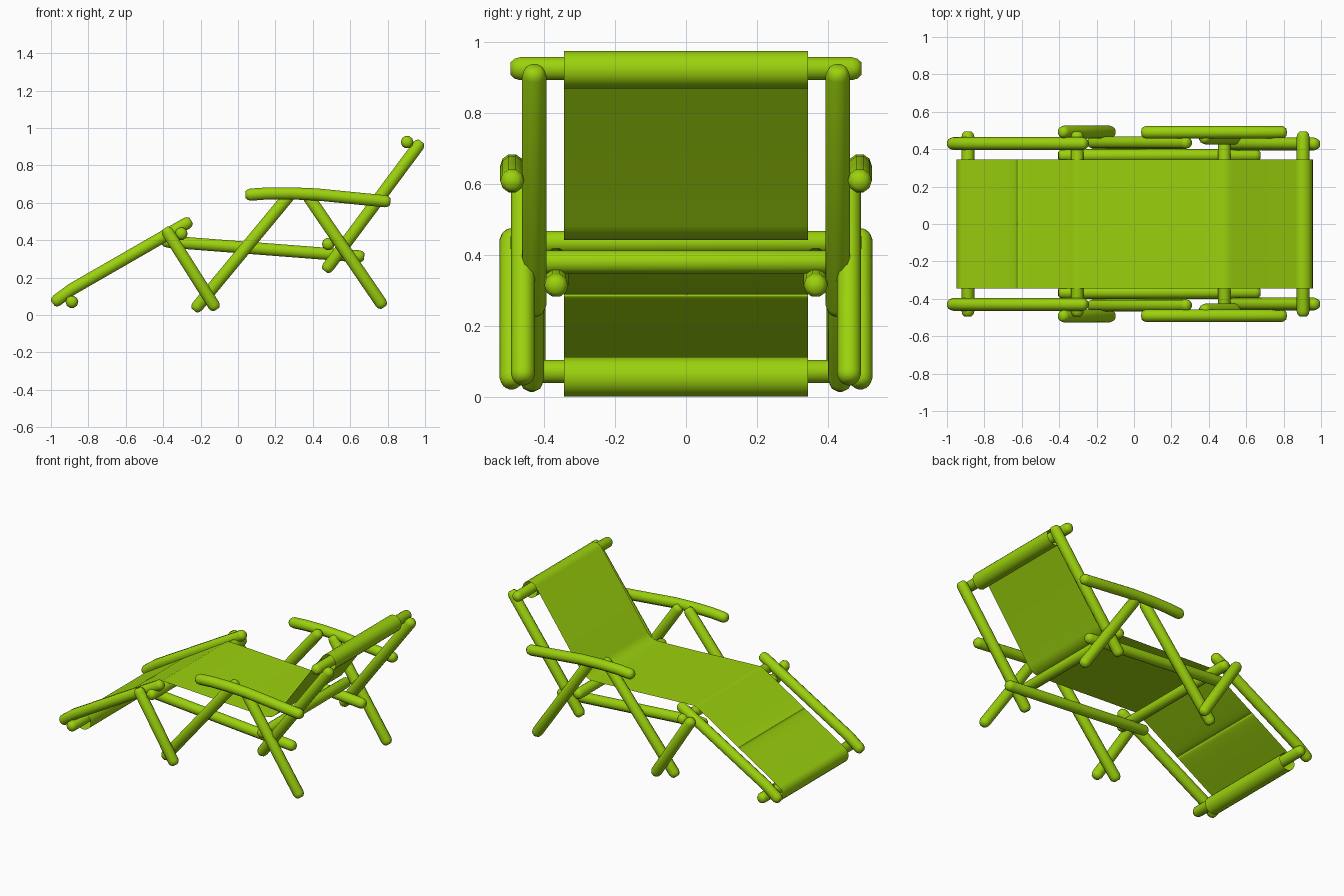
import bpy, bmesh, math
from mathutils import Vector

cube = bpy.data.objects.get("Cube")
if cube:
    bpy.data.objects.remove(cube, do_unlink=True)

LIME = (0.33, 0.64, 0.004, 1.0)
lime = bpy.data.materials.new("lime green")
lime.use_nodes = True
lime.diffuse_color = LIME
lime.node_tree.nodes["Principled BSDF"].inputs["Base Color"].default_value = LIME

R = 0.034     # rod radius
SIDES = 10


def finish(bm, name, angle=50):
    mesh = bpy.data.meshes.new(name)
    bm.to_mesh(mesh)
    bm.free()
    obj = bpy.data.objects.new(name, mesh)
    bpy.context.collection.objects.link(obj)
    mesh.materials.append(lime)
    bpy.ops.object.select_all(action='DESELECT')
    obj.select_set(True)
    bpy.context.view_layer.objects.active = obj
    bpy.ops.object.shade_smooth_by_angle(angle=math.radians(angle))
    return obj


def rod(name, points):
    """Round rod with rounded tips swept along a path."""
    pts = [Vector(p) for p in points]
    start = (pts[1] - pts[0]).normalized()
    end = (pts[-1] - pts[-2]).normalized()
    tip = [(0.0, 0.55), (0.35, 0.87), (0.8, 1.0)]
    rings = [(pts[0] + start * R * d, start, R * s) for d, s in tip]
    for a, b, c in zip(pts, pts[1:], pts[2:]):
        rings.append((b, ((b - a).normalized() + (c - b).normalized()).normalized(), R))
    rings += [(pts[-1] - end * R * d, end, R * s) for d, s in reversed(tip)]
    side = Vector((1, 0, 0)) if abs(start.y) > 0.9 else Vector((0, 1, 0))
    bm = bmesh.new()
    loops = []
    for centre, axis, radius in rings:
        up = axis.cross(side).normalized()
        loops.append([bm.verts.new(centre + radius * (
            side * math.cos(math.tau * i / SIDES) + up * math.sin(math.tau * i / SIDES)))
            for i in range(SIDES)])
    for a, b in zip(loops, loops[1:]):
        for i in range(SIDES):
            j = (i + 1) % SIDES
            bm.faces.new((a[i], a[j], b[j], b[i]))
    bm.faces.new(loops[0])
    bm.faces.new(loops[-1])
    bmesh.ops.recalc_face_normals(bm, faces=bm.faces)
    return finish(bm, name)


# Side frame parts: distance from the middle, then the path in x and z
side_parts = {
    "footrest_rail": (0.43, [(-0.99, 0.062), (-0.89, 0.137), (-0.25, 0.505)]),
    "footrest_leg": (0.492, [(-0.39, 0.465), (-0.115, 0.03)]),
    "seat_rail": (0.366, [(-0.405, 0.395), (0.675, 0.312)]),
    "front_leg": (0.435, [(-0.235, 0.025), (0.295, 0.665)]),
    "rear_leg": (0.46, [(0.365, 0.65), (0.78, 0.042)]),
    "back_rail": (0.428, [(0.465, 0.235), (0.98, 0.928)]),
    "armrest": (0.49, [(0.04, 0.642), (0.15, 0.65), (0.28, 0.651),
                       (0.42, 0.645), (0.62, 0.625), (0.815, 0.606)]),
}
for name, (y, path) in side_parts.items():
    for label, s in (("left", 1), ("right", -1)):
        rod(f"{name}_{label}", [(x, s * y, z) for x, z in path])

# Cross bars
cross_bars = {
    "foot_bar": (-0.888, 0.071, 0.495),
    "knee_bar": (-0.303, 0.435, 0.495),
    "hip_bar": (0.483, 0.38, 0.46),
    "head_bar": (0.904, 0.925, 0.495),
}
for name, (x, z, half) in cross_bars.items():
    rod(name, [(x, -half, z), (x, half, z)])


def arc(cx, cz, r, a0, a1, n):
    angles = [math.radians(a0 + (a1 - a0) * i / n) for i in range(n + 1)]
    return [(cx + r * math.cos(a), cz + r * math.sin(a)) for a in angles]


# Fabric sling: looped round the foot and head bars, draped over the knee and hip
profile = arc(-0.893, 0.056, 0.056, 480, 121, 20)[::-1]
profile = arc(-0.893, 0.056, 0.056, 121 - 360, 121, 20)
profile += arc(-0.3, 0.422, 0.053, 121, 85, 5)
profile += [(-0.1, 0.466), (0.15, 0.453), (0.36, 0.444)]
profile += arc(0.445, 0.54, 0.098, 268, 323, 6)
profile += arc(0.903, 0.922, 0.053, 143, 143 - 359, 20)

bm = bmesh.new()
HALF = 0.344
strips = [(bm.verts.new((x, -HALF, z)), bm.verts.new((x, HALF, z))) for x, z in profile]
for (a, b), (c, d) in zip(strips, strips[1:]):
    bm.faces.new((a, c, d, b))
bmesh.ops.remove_doubles(bm, verts=bm.verts, dist=0.0005)
bm.normal_update()
finish(bm, "fabric_sling", 60)
